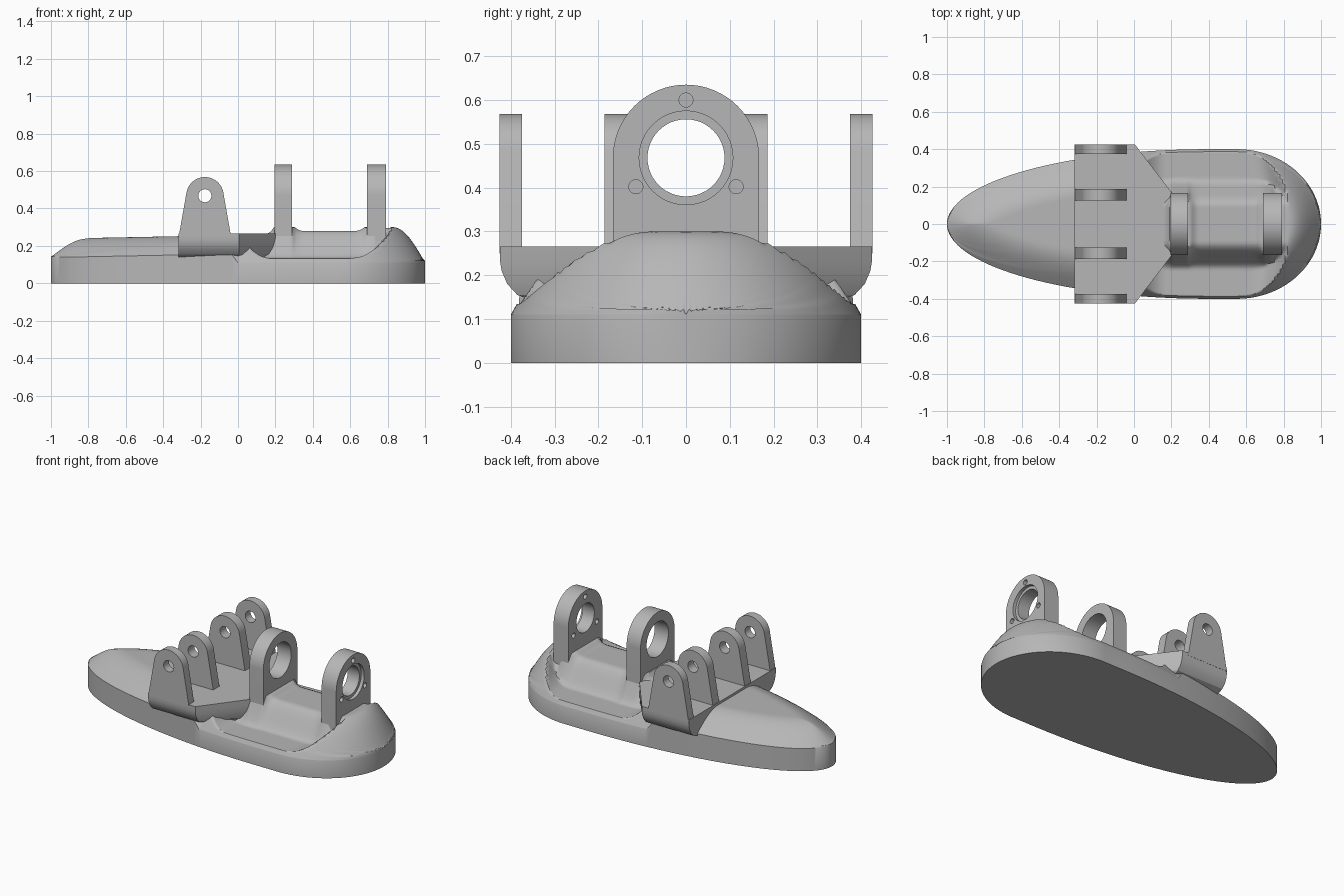
import bpy, bmesh, math
from math import sin, cos, pi, sqrt, radians
from mathutils import Matrix

cube = bpy.data.objects.get("Cube")
if cube:
    bpy.data.objects.remove(cube, do_unlink=True)

grey = bpy.data.materials.new("plain grey")
grey.use_nodes = True
grey.diffuse_color = (0.47, 0.47, 0.47, 1)
grey.node_tree.nodes["Principled BSDF"].inputs["Base Color"].default_value = grey.diffuse_color


def finish(obj, angle=35):
    bpy.ops.object.select_all(action="DESELECT")
    obj.select_set(True)
    bpy.context.view_layer.objects.active = obj
    if obj.type == "CURVE":
        bpy.ops.object.convert(target="MESH")
        obj = bpy.context.object
    if not obj.data.materials:
        obj.data.materials.append(grey)
    bpy.ops.object.shade_smooth_by_angle(angle=radians(angle))
    return obj


def mesh_object(name, bm, angle=35):
    bmesh.ops.remove_doubles(bm, verts=bm.verts, dist=1e-5)
    bmesh.ops.recalc_face_normals(bm, faces=bm.faces)
    mesh = bpy.data.meshes.new(name)
    bm.to_mesh(mesh)
    bm.free()
    obj = bpy.data.objects.new(name, mesh)
    bpy.context.collection.objects.link(obj)
    return finish(obj, angle)


def loft(bm, rings, close_ends):
    rows = [[bm.verts.new(p) for p in ring] for ring in rings]
    n = len(rows[0])
    for a, b in zip(rows, rows[1:]):
        for i in range(n):
            j = (i + 1) % n
            bm.faces.new((a[i], a[j], b[j], b[i]))
    if close_ends:
        bm.faces.new(rows[0])
        bm.faces.new(rows[-1])


# Hull outline: long half ellipse nose, short half ellipse tail
NOSE, TAIL, HALF = 0.4, 0.55, 0.4


def half_width(x):
    if x < NOSE:
        u = (NOSE - x) / (1 + NOSE)
    else:
        u = max(0, x - TAIL) / (1 - TAIL)
    return HALF * sqrt(max(0, 1 - u * u))


nose_xs = [NOSE - (1 + NOSE) * cos(pi / 2 * i / 60) for i in range(61)]
tail_xs = [TAIL + (1 - TAIL) * sin(pi / 2 * i / 44) for i in range(45)]
xs = [x for x in nose_xs if x < 0] + [i / 100 for i in range(0, 55)] + tail_xs
outline = [(x, half_width(x)) for x in xs]


def clamp(t):
    return max(0.0, min(1.0, t))


def edge_distance(x, y):
    return sqrt(min((x - a) ** 2 + (y - b) ** 2 for a, b in outline))


def fillet(distance, radius=0.06):
    t = clamp(1 - distance / radius)
    return radius * (1 - sqrt(1 - t * t))


def hull_height(x, y):
    y = abs(y)
    d = edge_distance(x, y)
    if x < 0:
        crown = 0.24 + 0.012 * clamp((x + 0.9) / 0.6)
        return crown - 0.1 * (1 - sin(pi / 2 * clamp(d / 0.2)))
    dome = 0.11 + 0.19 * sin(pi / 2 * clamp(d / 0.17))
    # side pockets sweep up into the knuckle block and the tail
    rise = clamp((x + 0.2 * max(0, y - 0.2) - 0.62) / 0.2)
    pocket = 0.135 + 0.17 * rise ** 3 + 0.11 * clamp(1 - (x - 0.02) / 0.15) ** 2
    # centre ridge with fillets up to the two bearing rings
    t = clamp((y - 0.1) / 0.15)
    top = 0.262 if x < 0.2 else 0.28
    if x < 0.2:
        top += fillet(0.195 - x)
    elif x < 0.49:
        top += fillet(max(0, x - 0.29))
    else:
        top += fillet(max(0, 0.69 - x)) if x < 0.74 else 0.015
    ridge = 0.13 + (top - 0.13) * (1 - t * t * (3 - 2 * t))
    return min(dome, max(pocket, ridge))


bm = bmesh.new()
sections = []
COLS = 72
for x, w in outline:
    row = [(x, w, 0), (x, -w, 0)]
    for i in range(COLS + 1):
        y = w * sin(pi / 2 * (2 * i / COLS - 1))
        row.append((x, y, hull_height(x, y)))
    sections.append(row)
loft(bm, sections, False)
mesh_object("hull", bm, 40)

# Knuckle block: flat top, rounded lower flanks, tapered towards the front ring
bm = bmesh.new()
levels = [(0.1, 0.33), (0.14, 0.345), (0.155, 0.385), (0.18, 0.408),
          (0.21, 0.421), (0.235, 0.425), (0.266, 0.425)]
loft(bm, [[(-0.318, -w, z), (0.005, -w, z), (0.2, -0.17, z),
           (0.2, 0.17, z), (0.005, w, z), (-0.318, w, z)] for z, w in levels], True)
mesh_object("knuckle_block", bm, 25)


# Flat plates with holes
def circle(cx, cz, r, n=48):
    return [(cx + r * cos(2 * pi * i / n), cz + r * sin(2 * pi * i / n)) for i in range(n)]


def arch(cx, cz, r, foot, base, lean=0.0, n=32):
    arc = [(cx + r * cos(a), cz + r * sin(a))
           for a in (-lean + (pi + 2 * lean) * i / n for i in range(n + 1))]
    return [(cx + foot, base)] + arc + [(cx - foot, base)]


def plate(name, loops, start, end, along_x):
    curve = bpy.data.curves.new(name, "CURVE")
    curve.dimensions = "2D"
    curve.fill_mode = "BOTH"
    curve.extrude = (end - start) / 2
    for pts in loops:
        spline = curve.splines.new("POLY")
        spline.points.add(len(pts) - 1)
        for p, (a, b) in zip(spline.points, pts):
            p.co = (a, b, 0, 1)
        spline.use_cyclic_u = True
    obj = bpy.data.objects.new(name, curve)
    bpy.context.collection.objects.link(obj)
    mid = (start + end) / 2
    stand = Matrix.Rotation(pi / 2, 4, "X")
    if along_x:
        obj.matrix_world = Matrix.Translation((mid, 0, 0)) @ Matrix.Rotation(pi / 2, 4, "Z") @ stand
    else:
        obj.matrix_world = Matrix.Translation((0, mid, 0)) @ stand
    return finish(obj)


# Four hinge lugs in mirrored pairs
lug = [arch(-0.177, 0.468, 0.1, 0.14, 0.25, lean=-0.2), circle(-0.177, 0.468, 0.035, 32)]
for side, label in ((1, "left"), (-1, "right")):
    for part, inner, outer in (("inner", 0.125, 0.186), ("outer", 0.374, 0.426)):
        a, b = sorted((side * inner, side * outer))
        plate(f"{part}_lug_{label}", lug, a, b, False)

# Bearing rings: plain one ahead, stepped one with three screw holes behind
CZ = 0.468
body = arch(0, CZ, 0.167, 0.167, 0.12)
screws = [circle(0.132 * cos(a), CZ + 0.132 * sin(a), 0.016, 20)
          for a in (radians(90), radians(210), radians(330))]
plate("front_bearing_ring", [body, circle(0, CZ, 0.107)], 0.195, 0.29, True)
plate("rear_bearing_ring", [body, circle(0, CZ, 0.088)] + screws, 0.69, 0.77, True)
plate("rear_bearing_step", [body, circle(0, CZ, 0.107)] + screws, 0.77, 0.79, True)
